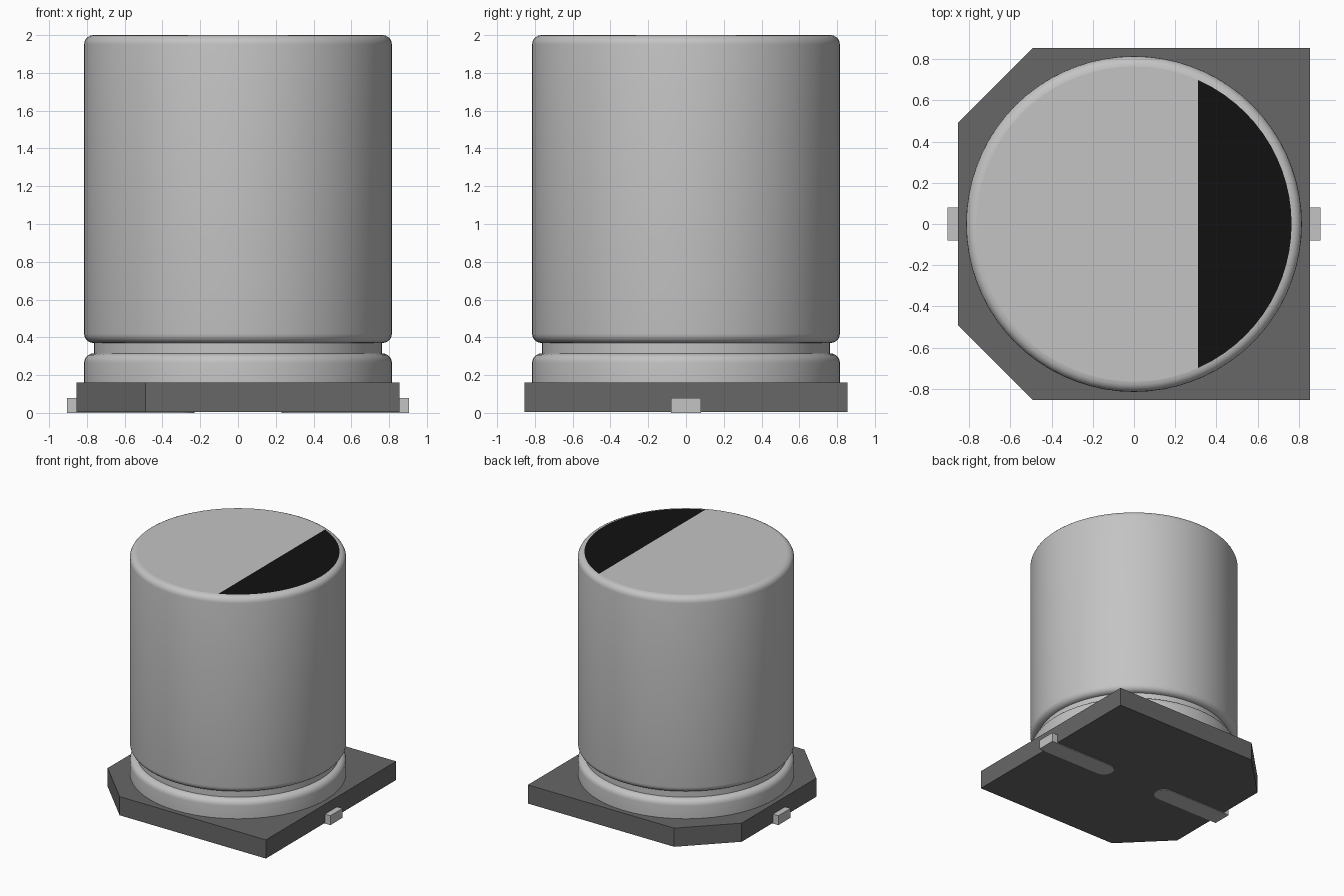
import bpy, bmesh
from math import pi, sin, cos, radians
from mathutils import Vector

old = bpy.data.objects.get("Cube")
if old:
    bpy.data.objects.remove(old, do_unlink=True)


def material(name, value):
    m = bpy.data.materials.new(name)
    m.use_nodes = True
    color = (value, value, value, 1)
    m.diffuse_color = color
    m.node_tree.nodes["Principled BSDF"].inputs["Base Color"].default_value = color
    return m


ALUMINIUM = material("aluminium", 0.55)
PLASTIC = material("dark plastic", 0.136)
INK = material("black ink", 0.0055)


def finish(bm, name, *mats):
    bmesh.ops.recalc_face_normals(bm, faces=bm.faces)
    mesh = bpy.data.meshes.new(name)
    bm.to_mesh(mesh)
    bm.free()
    for m in mats:
        mesh.materials.append(m)
    ob = bpy.data.objects.new(name, mesh)
    bpy.context.collection.objects.link(ob)
    return ob


def prism(name, outline, z0, z1, mat):
    """Extrude a flat outline from z0 to z1."""
    bm = bmesh.new()
    face = bm.faces.new([bm.verts.new((x, y, z0)) for x, y in outline])
    top = bmesh.ops.extrude_face_region(bm, geom=[face])["geom"]
    verts = [v for v in top if isinstance(v, bmesh.types.BMVert)]
    bmesh.ops.translate(bm, verts=verts, vec=(0, 0, z1 - z0))
    return finish(bm, name, mat)


def arc(cx, cy, r, start, end, steps):
    angles = [radians(start + (end - start) * i / steps) for i in range(steps + 1)]
    return [(cx + r * cos(a), cy + r * sin(a)) for a in angles]


# Base plate with two cut corners on the -x side
B, C = 0.855, 0.49
prism("base_plate", [(B, -B), (B, B), (-C, B), (-B, C), (-B, -C), (-C, -B)],
      0.005, 0.16, PLASTIC)

# Leads: rounded inner end, slightly proud of the base underside
W, TIP = 0.08, 0.905
for side, name in ((1, "left_lead"), (-1, "right_lead")):
    outline = [(TIP, -W), (TIP, W)] + arc(0.31, 0, W, 90, 270, 12)
    prism(name, [(side * x, y) for x, y in outline], 0, 0.078, ALUMINIUM)

# Can: turned profile (radius, height) with rounded rims and a crimp groove
R, NECK, RIM = 0.815, 0.762, 0.05
profile = (arc(R - RIM, 2 - RIM, RIM, 90, 0, 5)
           + arc(R - RIM, 0.37 + RIM, RIM, 0, -90, 5)
           + [(NECK, 0.37), (NECK, 0.315)]
           + arc(R - RIM, 0.315 - RIM, RIM, 90, 0, 5)
           + [(R, 0.15)])
bm = bmesh.new()
verts = [bm.verts.new((r, 0, z)) for r, z in profile]
edges = [bm.edges.new(pair) for pair in zip(verts, verts[1:])]
bmesh.ops.spin(bm, geom=verts + edges, cent=(0, 0, 0), axis=(0, 0, 1),
               angle=2 * pi, steps=72)
bmesh.ops.remove_doubles(bm, verts=bm.verts, dist=0.0005)
bmesh.ops.holes_fill(bm, edges=[e for e in bm.edges if e.is_boundary], sides=0)
bmesh.ops.recalc_face_normals(bm, faces=bm.faces)

# Polarity mark: split the flat top and colour the +x segment
top = max(bm.faces, key=lambda f: f.calc_center_median().z)
bmesh.ops.bisect_plane(bm, geom=[top] + list(top.edges) + list(top.verts),
                       plane_co=(0.31, 0, 0), plane_no=Vector((1, 0, 0)))
for f in bm.faces:
    flat_top = f.calc_center_median().z > 1.9995
    f.material_index = int(flat_top and f.calc_center_median().x > 0.31)
    f.smooth = abs(f.normal.z) < 0.999
for e in bm.edges:
    on_cap = any(not f.smooth for f in e.link_faces)
    e.smooth = not on_cap and e.calc_face_angle(0) < radians(35)
finish(bm, "can", ALUMINIUM, INK)
